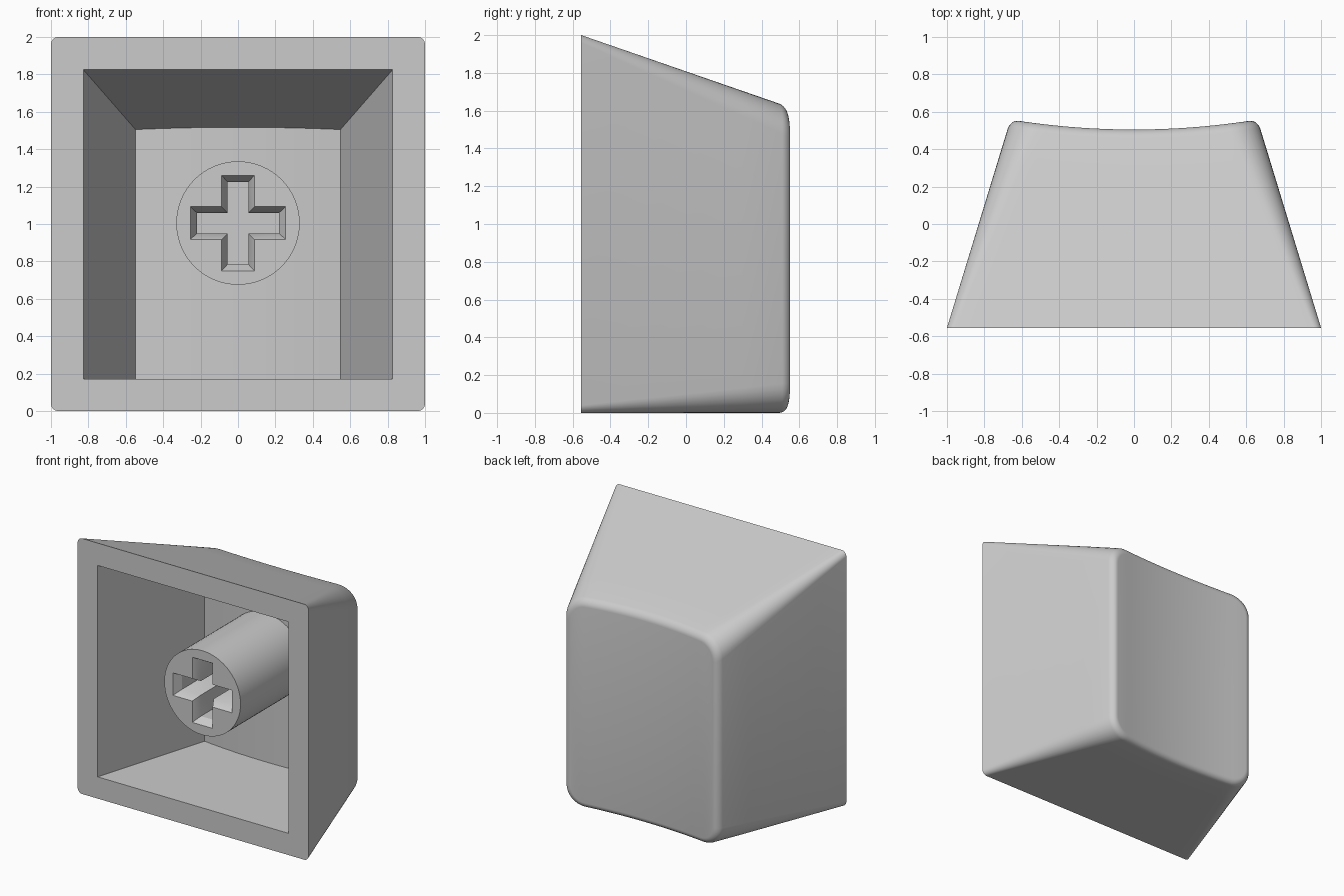
import bpy, bmesh, math

if "Cube" in bpy.data.objects:
    bpy.data.objects.remove(bpy.data.objects["Cube"], do_unlink=True)

grey = bpy.data.materials.new("light_grey_plastic")
grey.use_nodes = True
colour = (0.6, 0.6, 0.6, 1)
grey.diffuse_color = colour
grey.node_tree.nodes["Principled BSDF"].inputs["Base Color"].default_value = colour

FRONT, BACK = -0.555, 0.555
ARC, STRAIGHT = 8, 20


def half_width(y):
    return 1 - 0.305 * (y - FRONT)


def top_height(y):
    return 2 - 0.346 * (y - FRONT)


def finish(name, bm):
    bmesh.ops.remove_doubles(bm, verts=bm.verts, dist=1e-5)
    bmesh.ops.recalc_face_normals(bm, faces=bm.faces)
    mesh = bpy.data.meshes.new(name)
    bm.to_mesh(mesh)
    bm.free()
    mesh.materials.append(grey)
    obj = bpy.data.objects.new(name, mesh)
    bpy.context.collection.objects.link(obj)
    bpy.ops.object.select_all(action='DESELECT')
    obj.select_set(True)
    bpy.context.view_layer.objects.active = obj
    bpy.ops.object.shade_smooth_by_angle(angle=math.radians(30))
    return obj


def ring(bm, y, hw, z0, z1, r, dish=0.0, dish_width=1.0):
    """Rounded rectangle at depth y, bent inwards by a cylindrical dish."""
    prof = []  # (x, drop below the edge) from right side to left side
    for i in range(ARC + 1):
        a = math.pi / 2 * i / ARC
        prof.append((hw - r + r * math.cos(a), r - r * math.sin(a)))
    flat = hw - r
    prof += [(flat - 2 * flat * i / STRAIGHT, 0) for i in range(1, STRAIGHT)]
    prof += [(-x, d) for x, d in prof[ARC::-1]]

    def vert(x, z):
        yy = y - dish * max(0, 1 - (x / dish_width) ** 2)
        # keep the upper wall on its slope after bending
        return bm.verts.new((x, yy, z + 0.346 * (y - yy) * (z - z0) / (z1 - z0)))
    upper = [vert(x, z1 - d) for x, d in prof]
    lower = [vert(x, z0 + d) for x, d in prof]
    return upper + lower[::-1]


def bridge(bm, a, b):
    n = len(a)
    for i in range(n):
        j = (i + 1) % n
        bm.faces.new((a[i], a[j], b[j], b[i]))


def cap(bm, loop):
    """Close a ring with vertical strips, so that the dish stays cylindrical."""
    n = len(loop)
    for i in range(n // 2 - 1):
        bm.faces.new((loop[i], loop[i + 1], loop[n - 2 - i], loop[n - 1 - i]))


# Cap shell: tapered outside, rounded back edge, dished back, hollow inside
bm = bmesh.new()
fillet = 0.045
sections = [(FRONT + (BACK - fillet - FRONT) * i / 5, 0) for i in range(6)]
for i in range(1, 7):
    a = math.pi / 2 * i / 6
    sections.append((BACK - fillet + fillet * math.sin(a), fillet * (1 - math.cos(a))))
outer = []
for y, inset in sections:
    t = (y - FRONT) / (BACK - FRONT)
    outer.append(ring(bm, y, half_width(y) - inset, inset, top_height(y) - inset,
                      0.04 + 0.12 * t - inset, 0.05 * min(1, t / 0.95), 0.64))
for a, b in zip(outer, outer[1:]):
    bridge(bm, a, b)
cap(bm, outer[-1])
mouth = ring(bm, FRONT, 0.827, 0.17, 1.825, 0)
floor = ring(bm, 0.37, 0.548, 0.17, 1.505, 0, 0.035, 0.548)
bridge(bm, outer[0], mouth)
bridge(bm, mouth, floor)
cap(bm, floor)
finish("cap_shell", bm)

# Stem: round post with a chamfered cross socket
bm = bmesh.new()
CZ, TIP = 1.005, -0.44


def loop_at(points, y):
    return [bm.verts.new((x, y, CZ + z)) for x, z in points]


def cross(length, width):
    quarter = [(length, -width), (length, width), (width, width)]
    pts = []
    for k in range(4):
        c, s = (1, 0, -1, 0)[k], (0, 1, 0, -1)[k]
        pts += [(x * c - z * s, x * s + z * c) for x, z in quarter]
    return pts


circle = [(0.33 * math.cos(math.tau * i / 64), 0.33 * math.sin(math.tau * i / 64))
          for i in range(64)]
tip, base = loop_at(circle, TIP), loop_at(circle, 0.42)
bridge(bm, tip, base)
bm.faces.new(base)
opening = loop_at(cross(0.255, 0.088), TIP)
throat = loop_at(cross(0.22, 0.055), TIP + 0.06)
bottom = loop_at(cross(0.22, 0.055), 0.1)
bridge(bm, opening, throat)
bridge(bm, throat, bottom)
bm.faces.new(bottom)
edges = [e for e in bm.edges if all(abs(v.co.y - TIP) < 1e-6 for v in e.verts)]
bmesh.ops.triangle_fill(bm, use_beauty=True, use_dissolve=False, edges=edges, normal=(0, -1, 0))
finish("stem", bm)
